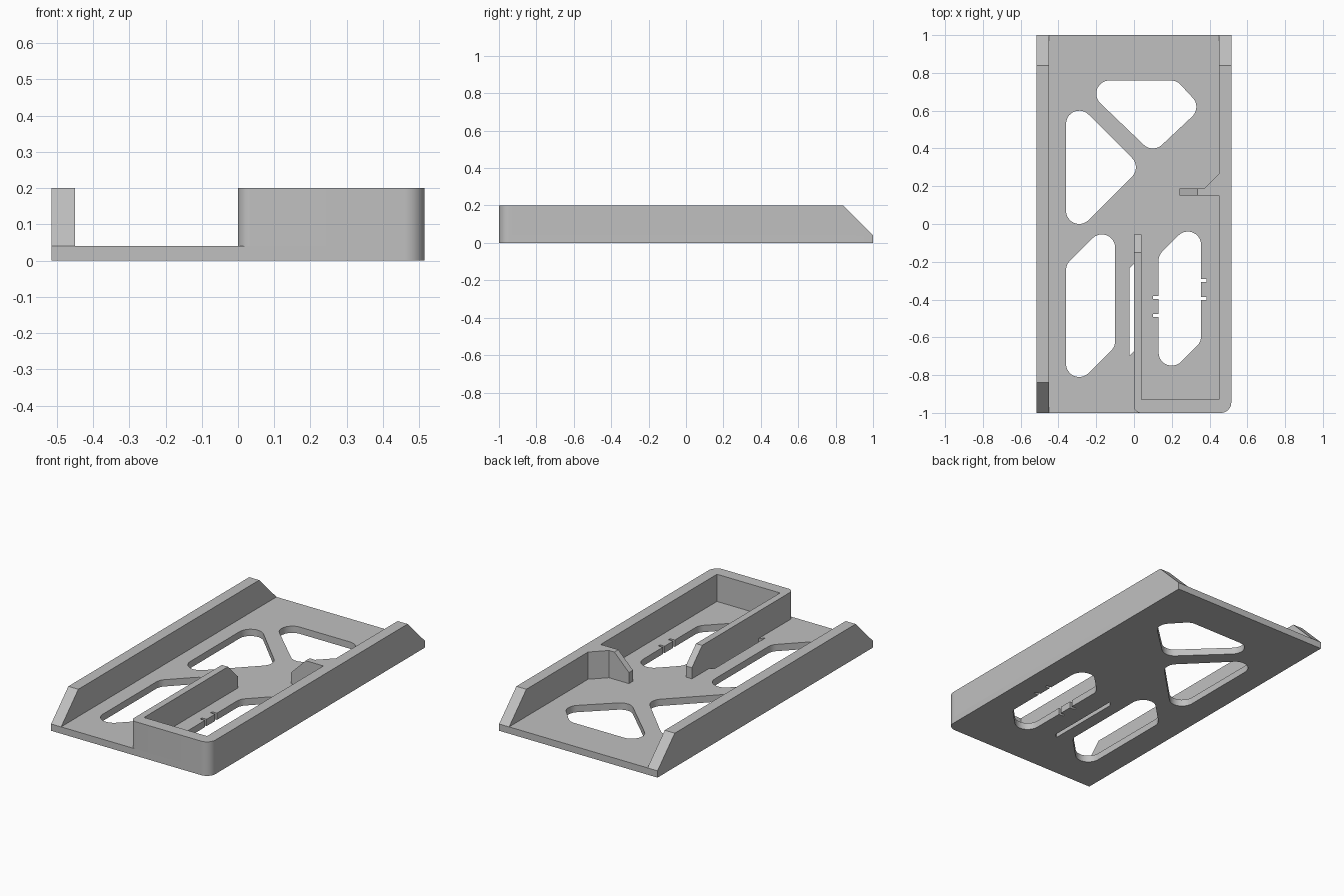
import bpy, bmesh
from math import atan2, cos, sin, pi
from mathutils import Vector

if "Cube" in bpy.data.objects:
    bpy.data.objects.remove(bpy.data.objects["Cube"])

# Single grey plastic
grey = bpy.data.materials.new("grey plastic")
grey.use_nodes = True
colour = (0.53, 0.53, 0.53, 1)
grey.diffuse_color = colour
next(n for n in grey.node_tree.nodes
     if n.type == 'BSDF_PRINCIPLED').inputs["Base Color"].default_value = colour

W, L, T, H = 0.515, 1.0, 0.04, 0.2   # half width, half length, floor, rail top
IN = 0.45                            # inner face of the rails


def prism(name, outline, axis, lo, hi):
    """Extrude a 2D outline along an axis: x uses (y, z), y uses (x, z), z uses (x, y)."""
    place = {"x": lambda a, b: (lo, a, b),
             "y": lambda a, b: (a, lo, b),
             "z": lambda a, b: (a, b, lo)}[axis]
    bm = bmesh.new()
    face = bm.faces.new([bm.verts.new(place(a, b)) for a, b in outline])
    top = bmesh.ops.extrude_face_region(bm, geom=[face])["geom"]
    shift = Vector([(hi - lo) * (axis == k) for k in "xyz"])
    bmesh.ops.translate(bm, vec=shift, verts=[v for v in top if isinstance(v, bmesh.types.BMVert)])
    bmesh.ops.recalc_face_normals(bm, faces=bm.faces)
    mesh = bpy.data.meshes.new(name)
    bm.to_mesh(mesh)
    bm.free()
    mesh.materials.append(grey)
    obj = bpy.data.objects.new(name, mesh)
    bpy.context.collection.objects.link(obj)
    return obj


def select(obj):
    bpy.ops.object.select_all(action='DESELECT')
    obj.select_set(True)
    bpy.context.view_layer.objects.active = obj


def arc(x, y, r, a0, a1, n=10):
    return [(x + r * cos(a0 + (a1 - a0) * i / n), y + r * sin(a0 + (a1 - a0) * i / n))
            for i in range(n + 1)]


def rounded(centres, r=0.07):
    """Outline around circles placed at counter-clockwise centres."""
    out = []
    for i, (x, y) in enumerate(centres):
        px, py = centres[i - 1]
        nx, ny = centres[(i + 1) % len(centres)]
        a0 = atan2(y - py, x - px) - pi / 2
        turn = (atan2(ny - y, nx - x) - pi / 2 - a0) % (2 * pi)
        out += arc(x, y, r, a0, a0 + turn)
    return out


def box(x0, x1, y0, y1):
    return [(x0, y0), (x1, y0), (x1, y1), (x0, y1)]


# Floor plate with one rounded corner
R = 0.055
plate = prism("floor_plate",
              [(-W, -L)] + arc(W - R, -L + R, R, -pi / 2, 0) + [(W, L), (-W, L)],
              "z", 0, T)

# Openings through the floor
openings = [
    rounded([(-0.29, 0.07), (-0.06, 0.30), (-0.29, 0.53)]),
    rounded([(-0.13, 0.69), (0.10, 0.47), (0.26, 0.62), (0.195, 0.69)]),
    rounded([(-0.29, -0.74), (-0.17, -0.62), (-0.17, -0.125), (-0.29, -0.245)]),
    rounded([(0.20, -0.68), (0.285, -0.595), (0.285, -0.11), (0.20, -0.195)]),
    [(-0.025, -0.70), (0, -0.675), (0, -0.21), (-0.025, -0.235)],
]
openings += [box(0.34, 0.385, y - 0.008, y + 0.008) for y in (-0.30, -0.395)]
openings += [box(0.10, 0.15, y - 0.008, y + 0.008) for y in (-0.39, -0.485)]
for outline in openings:
    cutter = prism("cutter", outline, "z", -0.1, 0.1)
    cutter.hide_render = True
    mod = plate.modifiers.new("opening", 'BOOLEAN')
    mod.operation, mod.solver, mod.object = 'DIFFERENCE', 'EXACT', cutter
    select(plate)
    bpy.ops.object.modifier_apply(modifier=mod.name)
    bpy.data.objects.remove(cutter)

# Side rails with sloped ends
SLOPE = 0.84
front = -0.93
prism("right_rail", [(-L, T), (L, T), (SLOPE, H), (-SLOPE, H)], "x", -W, -IN)
prism("left_rail", [(front, T), (L, T), (SLOPE, H), (front, H)], "x", IN, W)

# Pocket: rounded front wall and a divider with a sloped tip
r = 0.035
front_wall = prism("pocket_front_wall",
                   arc(r, -L + r, r, pi, 1.5 * pi) + arc(W - R, -L + R, R, -pi / 2, 0)
                   + [(W, front), (0, front)], "z", T, H)
prism("pocket_divider",
      [(front, T), (-0.055, T), (-0.055, 0.105), (-0.15, H), (front, H)], "x", 0, 0.04)

# Pocket end stop braced against the rail
prism("end_stop", [(0.24, T), (IN, T), (IN, H), (0.335, H), (0.24, 0.105)], "y", 0.15, 0.187)
prism("end_stop_brace", [(0.37, 0.187), (IN, 0.187), (IN, 0.267)], "z", T, H)

# Smooth the rounded corners only
for obj in (plate, front_wall):
    select(obj)
    bpy.ops.object.shade_smooth_by_angle(angle=pi / 6)
